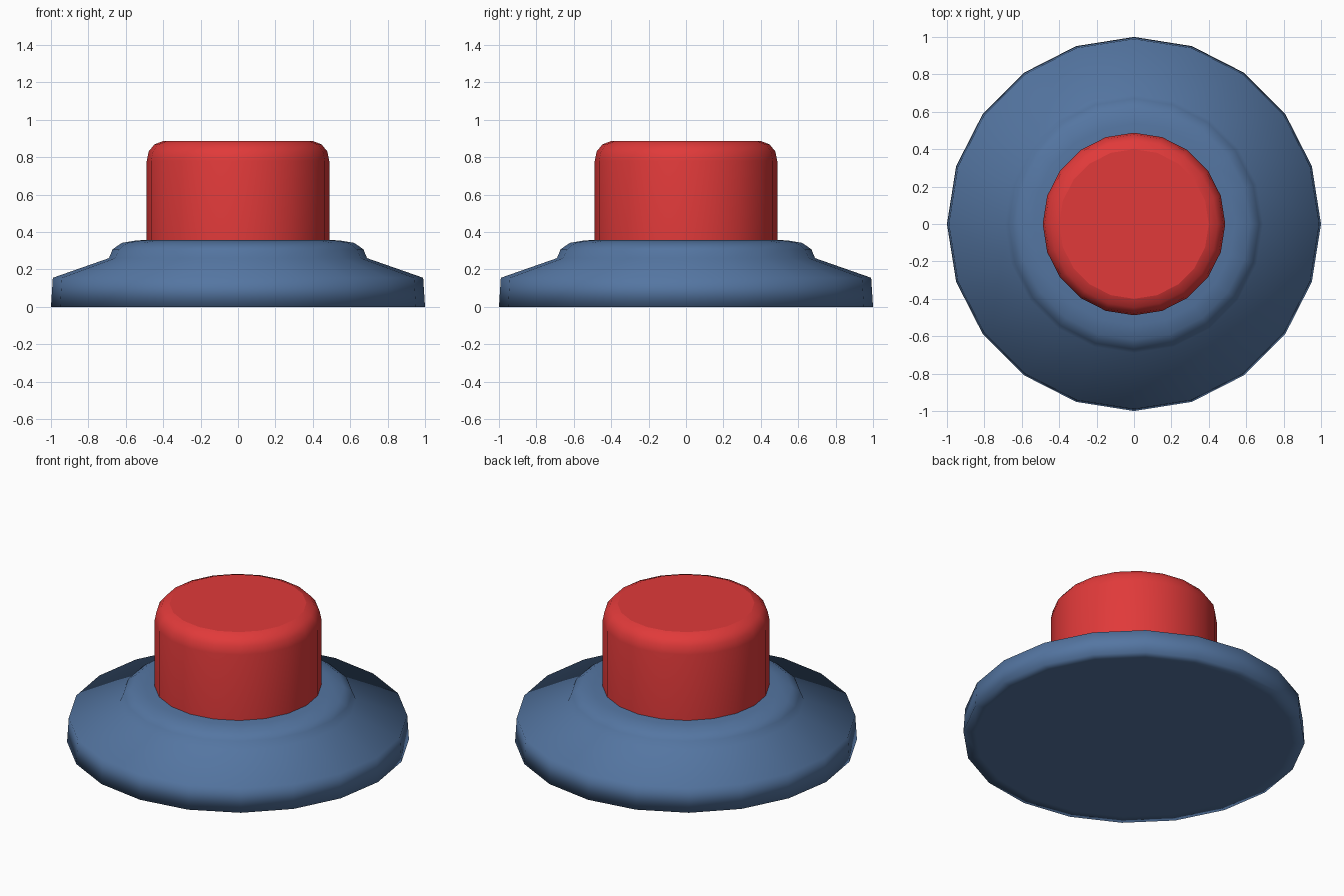
import bpy, bmesh, math

if "Cube" in bpy.data.objects:
    bpy.data.objects.remove(bpy.data.objects["Cube"])

SIDES = 20


def material(name, color):
    m = bpy.data.materials.new(name)
    m.diffuse_color = (*color, 1)
    m.use_nodes = True
    m.node_tree.nodes["Principled BSDF"].inputs["Base Color"].default_value = m.diffuse_color
    return m


def lathe(name, profile, mat):
    """Turn a (radius, z) profile around z, capping both ends with flat faces."""
    bm = bmesh.new()
    rings = []
    for r, z in profile:
        rings.append([bm.verts.new((r * math.cos(2 * math.pi * i / SIDES),
                                    r * math.sin(2 * math.pi * i / SIDES), z))
                      for i in range(SIDES)])
    for a, b in zip(rings, rings[1:]):
        for i in range(SIDES):
            j = (i + 1) % SIDES
            bm.faces.new((a[i], a[j], b[j], b[i])).smooth = True
    bm.faces.new(rings[0][::-1])
    bm.faces.new(rings[-1])
    bm.normal_update()
    me = bpy.data.meshes.new(name)
    bm.to_mesh(me)
    bm.free()
    me.materials.append(mat)
    ob = bpy.data.objects.new(name, me)
    bpy.context.collection.objects.link(ob)
    return ob


blue = material("blue", (0.089, 0.18, 0.36))
red = material("red", (0.75, 0.042, 0.042))

# Flared base with a low raised collar
lathe("base", [(0.93, 0), (1.0, 0), (0.99, 0.155), (0.69, 0.26), (0.67, 0.308),
               (0.62, 0.342), (0.54, 0.355), (0.45, 0.358)], blue)

# Push button with a rounded top edge
lathe("button", [(0.488, 0.34), (0.488, 0.78), (0.478, 0.83),
                 (0.447, 0.868), (0.40, 0.886)], red)
